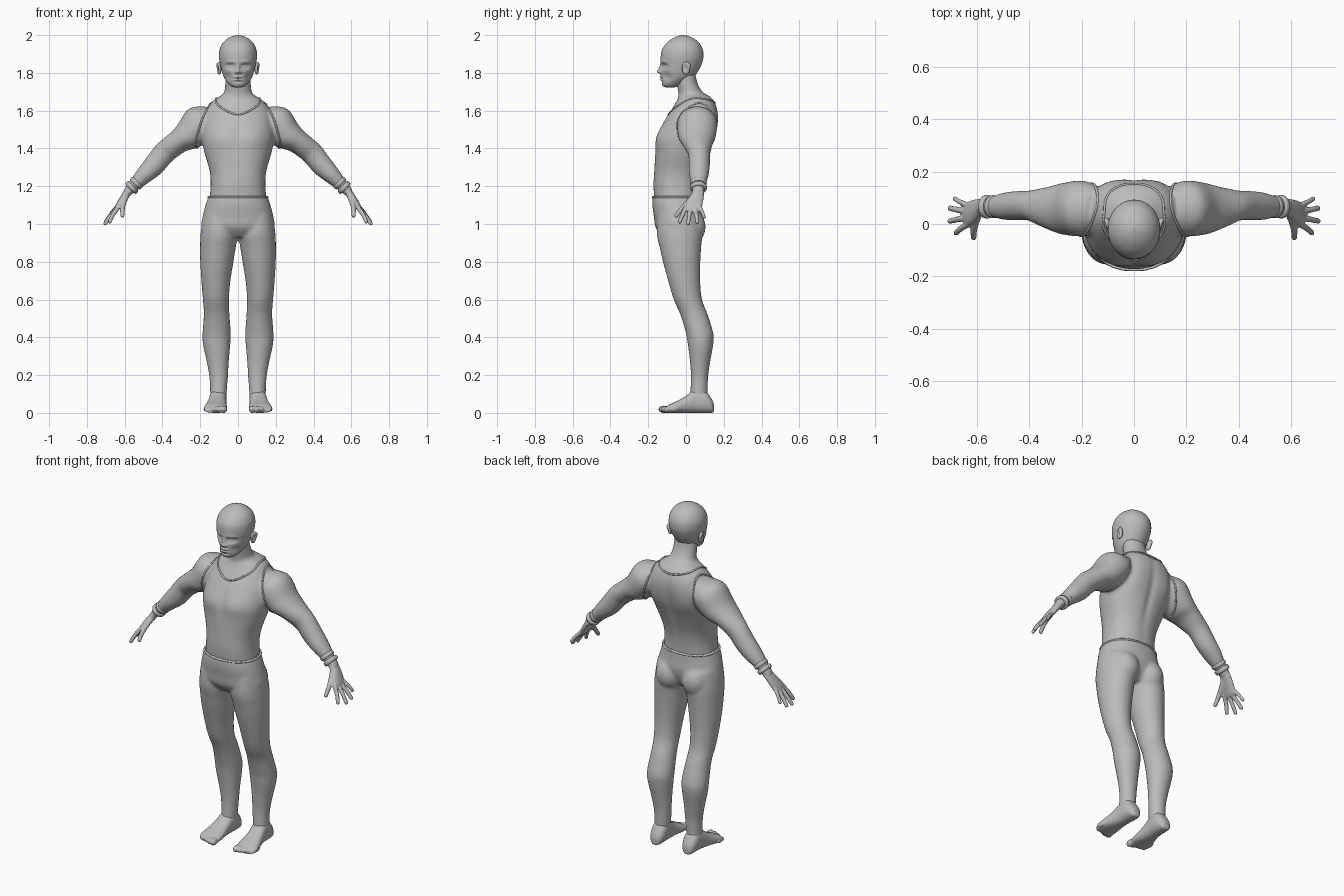
import bpy, bmesh, math
from mathutils import Vector
from mathutils.bvhtree import BVHTree

if "Cube" in bpy.data.objects:
    bpy.data.objects.remove(bpy.data.objects["Cube"])

grey = bpy.data.materials.new("plain grey")
grey.use_nodes = True
COLOUR = (0.5, 0.5, 0.5, 1)
grey.diffuse_color = COLOUR
grey.node_tree.nodes["Principled BSDF"].inputs["Base Color"].default_value = COLOUR
X, Y, Z = Vector((1, 0, 0)), Vector((0, 1, 0)), Vector((0, 0, 1))


def spline(rows, steps, closed=False):
    """Smooth the rows of numbers with a Catmull-Rom curve."""
    n, out = len(rows), []
    pick = lambda i: rows[i % n] if closed else rows[max(0, min(n - 1, i))]
    for i in range(n if closed else n - 1):
        quad = [pick(i + k) for k in (-1, 0, 1, 2)]
        for s in range(steps):
            t = s / steps
            out.append([0.5 * (2 * b + (c - a) * t + (2 * a - 5 * b + 4 * c - d) * t * t
                               + (3 * b - a - 3 * c + d) * t ** 3) for a, b, c, d in zip(*quad)])
    return out if closed else out + [list(rows[-1])]


def loft(bm, rows, side=X, axis=Z, mirror=False, steps=5, segs=32, power=1.0):
    """Skin ellipses given as (x, y, z, radius along side, other radius)."""
    other = axis.cross(side).normalized()
    for sign in ((1, -1) if mirror else (1,)):
        rings = []
        for x, y, z, r1, r2 in spline(rows, steps):
            ring = []
            for k in range(segs):
                a = math.tau * k / segs
                c, s = (math.copysign(abs(f) ** power, f) for f in (math.cos(a), math.sin(a)))
                p = Vector((x, y, z)) + side * (c * max(r1, .001)) + other * (s * max(r2, .001))
                ring.append(bm.verts.new((p.x * sign, p.y, p.z)))
            rings.append(ring)
        for a, b in zip(rings, rings[1:]):
            for k in range(segs):
                j = (k + 1) % segs
                bm.faces.new((a[k], a[j], b[j], b[k]))
        bm.faces.new(rings[0][::-1])
        bm.faces.new(rings[-1])


def upright(rows):
    """Turn (z, x centre, half width, front y, back y) into loft rows."""
    return [(x, (f + b) / 2, z, w, (b - f) / 2) for z, x, w, f, b in rows]


def ball(bm, centre, radii, mirror=False):
    for sign in ((1, -1) if mirror else (1,)):
        made = bmesh.ops.create_uvsphere(bm, u_segments=24, v_segments=16, radius=1)["verts"]
        for v in made:
            v.co = Vector([c + r * q for c, r, q in zip(centre, radii, v.co)])
            v.co.x *= sign


def finger(bm, points, radius):
    """A rounded digit through a few points, made on both sides."""
    axis = (Vector(points[-1]) - Vector(points[0])).normalized()
    side = axis.cross(Y).normalized() if abs(axis.y) < .8 else axis.cross(X).normalized()
    rows = [(*p, radius * (1 - .08 * i),) * 1 + (radius * (1 - .08 * i),) for i, p in enumerate(points)]
    tip = Vector(points[-1])
    for out, size in ((.5, .7), (.8, .1)):
        rows.append((*(tip + axis * radius * out), radius * size, radius * size))
    loft(bm, rows, side, axis, True, 3, 14)


def sculpt(bm, bumps):
    """Push the surface softly: (centre, reach, push), on both sides."""
    for centre, reach, push in bumps:
        for sign in ((1, -1) if centre[0] else (1,)):
            c = Vector((centre[0] * sign, *centre[1:]))
            d = Vector((push[0] * sign, *push[1:]))
            for v in bm.verts:
                q = sum(((a - b) / r) ** 2 for a, b, r in zip(v.co, c, reach))
                v.co += d * math.exp(-q)


def finish(name, bm, voxel=0, smooth=4):
    bmesh.ops.recalc_face_normals(bm, faces=bm.faces)
    for f in bm.faces:
        f.smooth = True
    me = bpy.data.meshes.new(name)
    bm.to_mesh(me)
    bm.free()
    me.materials.append(grey)
    ob = bpy.data.objects.new(name, me)
    bpy.context.collection.objects.link(ob)
    if voxel:
        m = ob.modifiers.new("blend", 'REMESH')
        m.mode, m.voxel_size, m.use_smooth_shade = 'VOXEL', voxel, True
        m = ob.modifiers.new("soften", 'SMOOTH')
        m.factor, m.iterations = .5, smooth
    return ob


# Upper body: torso, neck and arms blended together
bm = bmesh.new()
loft(bm, upright([
    (1.10, 0, .155, -.165, .07), (1.2, 0, .145, -.172, .075), (1.28, 0, .15, -.168, .09),
    (1.38, 0, .178, -.162, .125), (1.46, 0, .192, -.152, .155), (1.54, 0, .185, -.118, .17),
    (1.6, 0, .17, -.08, .168), (1.65, 0, .135, -.05, .15), (1.68, 0, .09, -.035, .12),
    (1.7, 0, .05, -.02, .08)]), power=.88, segs=48)
loft(bm, upright([
    (1.58, 0, .09, -.05, .14), (1.66, 0, .088, -.042, .125), (1.7, 0, .073, -.042, .087),
    (1.75, 0, .068, -.05, .06), (1.8, 0, .065, -.055, .05)]))
sculpt(bm, [((.09, -.14, 1.46), (.07, .08, .06), (0, -.012, 0)),
            ((0, .16, 1.4), (.02, .1, .2), (0, -.012, 0)),
            ((0, -.15, 1.48), (.015, .06, .08), (0, .008, 0)),
            ((.11, .15, 1.5), (.05, .06, .09), (0, .01, 0))])
loft(bm, [
    (.13, .06, 1.575, .075, .07), (.195, .06, 1.54, .105, .097), (.262, .058, 1.467, .1, .082),
    (.315, .06, 1.435, .085, .065), (.36, .065, 1.402, .07, .061), (.395, .07, 1.372, .058, .06),
    (.445, .07, 1.31, .056, .057), (.495, .068, 1.26, .052, .047), (.545, .066, 1.21, .038, .034),
    (.58, .065, 1.175, .032, .026), (.595, .063, 1.155, .03, .02)],
    Y, Vector((.7, 0, -.7)).normalized(), True)
body = finish("upper_body", bm, .009, 6)

# Hands
bm = bmesh.new()
loft(bm, [(.568, .065, 1.185, .03, .024), (.59, .062, 1.16, .034, .02), (.615, .048, 1.125, .044, .018),
          (.638, .036, 1.088, .047, .015), (.648, .035, 1.07, .04, .008)],
     Y, Vector((.55, 0, -.83)).normalized(), True)
finger(bm, [(.633, .0, 1.09), (.662, -.018, 1.05), (.679, -.034, 1.012)], .0125)
finger(bm, [(.64, .024, 1.085), (.677, .017, 1.04), (.703, .011, 1.002)], .0125)
finger(bm, [(.64, .048, 1.085), (.677, .055, 1.045), (.702, .06, 1.01)], .0125)
finger(bm, [(.632, .07, 1.1), (.665, .085, 1.065), (.684, .096, 1.037)], .011)
finger(bm, [(.59, .045, 1.15), (.605, .005, 1.11), (.612, -.027, 1.076), (.612, -.05, 1.045)], .015)
finish("hands", bm, .005, 3)

# Trousers: pelvis, seat and legs
bm = bmesh.new()
loft(bm, upright([
    (1.15, 0, .156, -.176, .078), (1.1, 0, .172, -.178, .08), (1.04, 0, .187, -.17, .085),
    (.98, 0, .19, -.16, .07), (.93, 0, .12, -.12, .04)]), axis=-Z, power=.9, segs=48)
ball(bm, (.085, .012, .985), (.082, .092, .1), True)
loft(bm, upright([
    (1.05, .1, .085, -.15, .07), (.95, .1, .098, -.155, .085), (.87, .107, .094, -.138, .08),
    (.8, .112, .088, -.122, .076), (.7, .117, .077, -.095, .075), (.6, .117, .069, -.065, .085),
    (.52, .113, .068, -.03, .115), (.42, .113, .075, 0, .145), (.36, .113, .072, .01, .144),
    (.28, .108, .06, .02, .13), (.2, .103, .05, .026, .118), (.13, .103, .045, .024, .115),
    (.08, .105, .043, .02, .115)]), axis=-Z, mirror=True)
trousers = finish("trousers", bm, .009)

# Feet with toes
bm = bmesh.new()
foot = [(.148, .105, .015, .045), (.135, .105, .035, .075), (.1, .105, .045, .12), (.05, .107, .046, .125),
        (0, .112, .05, .09), (-.05, .117, .059, .062), (-.09, .12, .062, .044), (-.115, .12, .05, .022)]
loft(bm, [(x, y, h / 2, w, h / 2) for y, x, w, h in foot], X, -Y, True, power=.85)
for i in range(5):
    ball(bm, (.075 + .024 * i, -.118 + .003 * i * i, .019), (.018 - .0015 * i, .028, .02 - .002 * i), True)
finish("feet", bm, .006, 3)

# Head with sculpted face
bm = bmesh.new()
loft(bm, upright([
    (1.722, 0, .012, -.1, -.07), (1.728, 0, .035, -.12, -.04), (1.745, 0, .054, -.129, -.005),
    (1.775, 0, .074, -.132, .04), (1.81, 0, .086, -.132, .065), (1.845, 0, .094, -.132, .082),
    (1.88, 0, .1, -.134, .092), (1.92, 0, .098, -.128, .09), (1.955, 0, .083, -.106, .073),
    (1.98, 0, .058, -.075, .045), (1.994, 0, .031, -.045, .016), (2, 0, .004, -.02, -.01)]),
    steps=10, segs=112)
sculpt(bm, [((.04, -.12, 1.835), (.024, .04, .014), (0, .017, 0)),
            ((.042, -.12, 1.857), (.028, .04, .009), (0, -.005, 0)),
            ((.04, -.11, 1.834), (.014, .03, .007), (0, -.008, 0)),
            ((0, -.13, 1.825), (.009, .04, .022), (0, -.012, 0)),
            ((0, -.14, 1.806), (.012, .04, .01), (0, -.017, 0)),
            ((.015, -.13, 1.803), (.007, .03, .007), (0, -.007, 0)),
            ((0, -.13, 1.778), (.022, .04, .005), (0, -.007, 0)),
            ((0, -.13, 1.771), (.026, .04, .003), (0, .006, 0)),
            ((0, -.13, 1.764), (.02, .04, .005), (0, -.006, 0)),
            ((0, -.13, 1.752), (.025, .04, .005), (0, .005, 0)),
            ((.055, -.1, 1.78), (.022, .04, .022), (-.005, .006, 0))])
finish("head", bm)

# Ears
bm = bmesh.new()
ball(bm, (.1, .0, 1.825), (.013, .021, .034), True)
sculpt(bm, [((.114, -.005, 1.825), (.012, .011, .018), (-.012, 0, 0)),
            ((.105, .015, 1.845), (.02, .015, .02), (.007, .006, 0))])
finish("ears", bm)

# Seams that follow the clothing surface
graph = bpy.context.evaluated_depsgraph_get()


def seam(name, ob, centre, targets, radius, mirror=False):
    """A closed cord where rays from the centre leave the surface."""
    tree = BVHTree.FromObject(ob, graph)
    c, path = Vector(centre), []
    for p in spline(targets, 8, True):
        hit = tree.ray_cast(c, (Vector(p) - c).normalized())[0]
        path.append(hit if hit else Vector(p))
    cu = bpy.data.curves.new(name, 'CURVE')
    cu.dimensions, cu.bevel_depth, cu.bevel_resolution = '3D', radius, 2
    for sign in ((1, -1) if mirror else (1,)):
        sp = cu.splines.new('POLY')
        sp.points.add(len(path) - 1)
        sp.use_cyclic_u = True
        for pt, p in zip(sp.points, path):
            pt.co = (p.x * sign, p.y, p.z, 1)
    cu.materials.append(grey)
    bpy.context.collection.objects.link(bpy.data.objects.new(name, cu))


def hoop(centre, rx, ry, heights):
    """Eight targets round a centre; heights run from +x through the back."""
    return [(centre[0] + rx * math.cos(k * math.tau / 8), centre[1] + ry * math.sin(k * math.tau / 8), h)
            for k, h in enumerate(heights)]


neck = (0, .035, 1.63)
seam("vest_neckline", body, neck, hoop(neck, .125, .115, (1.668, 1.655, 1.64, 1.655, 1.668, 1.62, 1.585, 1.62)), .005)
hole = (.165, .055, 1.54)
ring = [(.175 + .02 * math.sin(a) - .035 * math.cos(a), .055 - .1 * math.sin(a), 1.54 + .12 * math.cos(a))
        for a in (k * math.tau / 12 for k in range(12))]
seam("vest_armholes", body, hole, ring, .005, True)
waist = (0, -.05, 1.142)
seam("waistband", trousers, waist, hoop(waist, .155, .125, (1.142,) * 8), .006)

# Wristbands
bm = bmesh.new()
along = Vector((.7, 0, -.7)).normalized()
for start, grow in (((.538, .066, 1.217), .008), ((.562, .066, 1.193), .009)):
    rows = [(*(Vector(start) + along * d), .036 + g, .031 + g)
            for d, g in ((-.013, -.008), (-.011, grow * .6), (0, grow), (.011, grow * .6), (.013, -.008))]
    loft(bm, rows, Y, along, True, 3)
finish("wristbands", bm)
